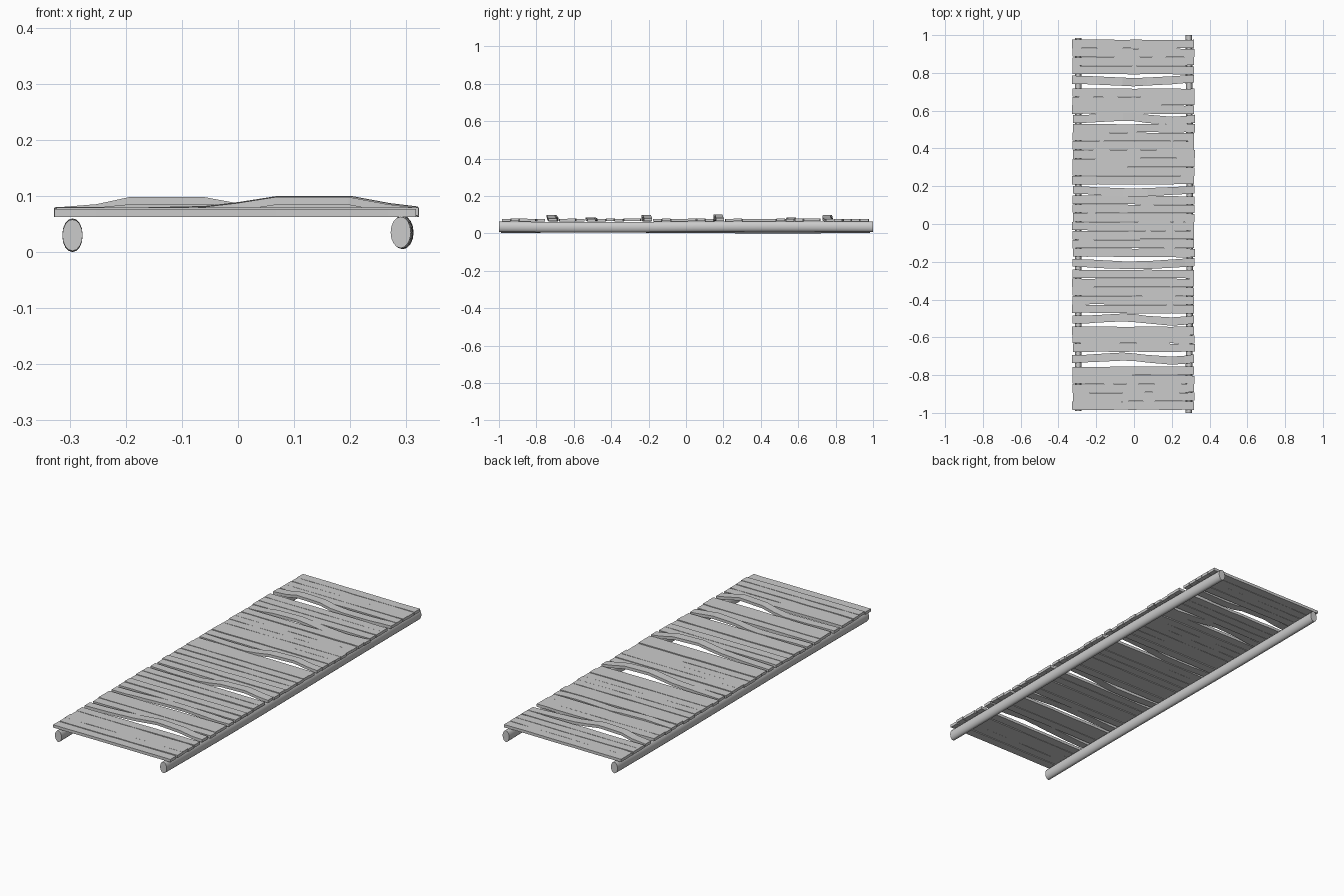
import bpy, bmesh, math, random

random.seed(7)
cube = bpy.data.objects.get("Cube")
if cube:
    bpy.data.objects.remove(cube, do_unlink=True)

grey = bpy.data.materials.new("weathered grey")
grey.use_nodes = True
colour = (0.6, 0.6, 0.6, 1)
grey.diffuse_color = colour
grey.node_tree.nodes["Principled BSDF"].inputs["Base Color"].default_value = colour


def loft(name, sections, smooth=False):
    """Skin a closed solid through matching rings of points."""
    bm = bmesh.new()
    rings = [[bm.verts.new(p) for p in ring] for ring in sections]
    n = len(rings[0])
    for a, b in zip(rings, rings[1:]):
        for i in range(n):
            j = (i + 1) % n
            bm.faces.new((a[i], a[j], b[j], b[i]))
    bm.faces.new(rings[0][::-1])
    bm.faces.new(rings[-1])
    bmesh.ops.recalc_face_normals(bm, faces=bm.faces)
    mesh = bpy.data.meshes.new(name)
    bm.to_mesh(mesh)
    bm.free()
    mesh.materials.append(grey)
    obj = bpy.data.objects.new(name, mesh)
    bpy.context.collection.objects.link(obj)
    if smooth:
        bpy.ops.object.select_all(action='DESELECT')
        obj.select_set(True)
        bpy.context.view_layer.objects.active = obj
        bpy.ops.object.shade_smooth_by_angle(angle=math.radians(40))
    return obj


def rail(name, x, z, y0, y1, sway, lift):
    """Long oval pole with a slight natural bow."""
    rings = []
    for k in range(9):
        t = k / 8
        cx = x + sway * math.sin(math.pi * t)
        cz = z + lift * math.sin(2 * math.pi * t)
        rings.append([(cx + 0.018 * math.cos(a), y0 + (y1 - y0) * t, cz + 0.028 * math.sin(a))
                      for a in (math.tau * i / 16 for i in range(16))])
    loft(name, rings, smooth=True)


rail("left_rail", 0.29, 0.035, -1.0, 1.0, 0.005, -0.002)
rail("right_rail", -0.295, 0.03, -0.99, 0.985, 0.0, 0.002)

STATIONS = (-0.325, -0.25, -0.19, -0.06, 0.0, 0.07, 0.2, 0.27, 0.32)
FLAT = (0,) * 9
HUMP = (0, 0, 0, 0.003, 0.01, 0.021, 0.021, 0.008, 0.002)


def plank(name, y, rise=FLAT, bend=FLAT, width=0.045):
    """Thin board whose edges wander a little along its length."""
    z = 0.062 + random.uniform(0, 0.004)
    shift = random.uniform(-0.003, 0.003)
    skew = random.uniform(-0.002, 0.002)
    rings = []
    for x, up, side in zip(STATIONS, rise, bend):
        lo = y + side + skew * x / 0.3 - width / 2 + random.uniform(-0.001, 0.002)
        hi = y + side + skew * x / 0.3 + width / 2 - random.uniform(-0.001, 0.002)
        b, t = z + up, z + up + 0.014
        rings.append([(x + shift, lo, b), (x + shift, hi, b), (x + shift, hi, t), (x + shift, lo, t)])
    loft(name, rings)


# Warped boards: height along y, lift and sideways bend
dip = (0, -0.003, -0.006, -0.012, -0.014, -0.012, -0.004, 0, 0.004)
wave = (0, 0.002, 0.006, 0.012, 0.01, 0.002, -0.008, -0.003, 0.003)
low = tuple(h * 0.45 for h in HUMP)
warped = [(0.765, HUMP[::-1], dip), (0.555, low[::-1], wave), (0.18, HUMP, dip),
          (-0.205, HUMP, dip), (-0.508, low, wave), (-0.715, HUMP, wave)]
for i, (y, rise, bend) in enumerate(warped):
    plank(f"warped_plank_{i + 1}", y, rise, bend, width=0.043)

# Flat boards: first and last centre of each run, and how many
runs = [(0.953, 0.815, 4), (0.695, 0.605, 3), (0.507, 0.232, 7), (0.127, -0.152, 7),
        (-0.265, -0.45, 5), (-0.565, -0.655, 3), (-0.778, -0.962, 5)]
count = 0
for first, last, n in runs:
    for k in range(n):
        count += 1
        plank(f"plank_{count}", first + (last - first) * k / (n - 1))
